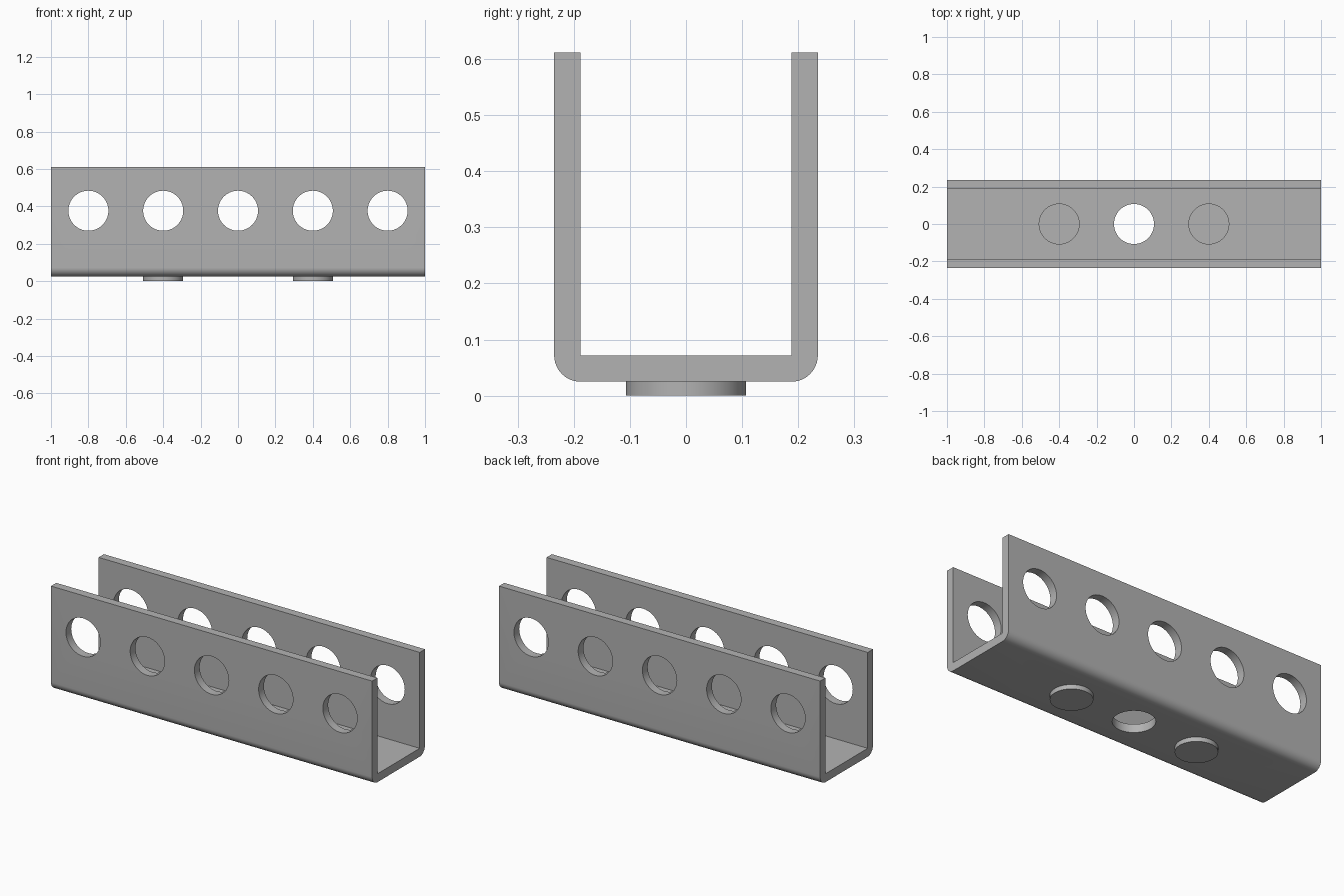
import bpy, bmesh, math
from mathutils import Matrix, Vector

if "Cube" in bpy.data.objects:
    bpy.data.objects.remove(bpy.data.objects["Cube"])

HALF_L, HALF_W, WALL = 1.0, 0.235, 0.047
BASE, TOP, PITCH = 0.025, 0.612, 0.4
HOLE_R, HOLE_Z = 0.107, 0.377
INNER = HALF_W - WALL

steel = bpy.data.materials.new("grey steel")
steel.use_nodes = True
grey = (0.45, 0.45, 0.45, 1)
steel.diffuse_color = grey
steel.node_tree.nodes["Principled BSDF"].inputs["Base Color"].default_value = grey


def make_object(name, bm):
    bmesh.ops.recalc_face_normals(bm, faces=bm.faces)
    mesh = bpy.data.meshes.new(name)
    bm.to_mesh(mesh)
    bm.free()
    mesh.materials.append(steel)
    obj = bpy.data.objects.new(name, mesh)
    bpy.context.collection.objects.link(obj)
    return obj


def add_cylinder(bm, centre, depth, along_y=False):
    turn = Matrix.Rotation(math.pi / 2, 4, 'X') if along_y else Matrix()
    bmesh.ops.create_cone(bm, cap_ends=True, segments=64, radius1=HOLE_R,
                          radius2=HOLE_R, depth=depth,
                          matrix=Matrix.Translation(centre) @ turn)


def combine(target, tool, operation):
    mod = target.modifiers.new(operation.lower(), 'BOOLEAN')
    mod.operation, mod.solver, mod.object = operation, 'EXACT', tool
    bpy.context.view_layer.objects.active = target
    bpy.ops.object.modifier_apply(modifier=mod.name)
    bpy.data.objects.remove(tool)


# U channel: half profile with rounded outer bend, mirrored and extruded
half = [(INNER, BASE + WALL), (INNER, TOP), (HALF_W, TOP)]
for i in range(13):
    a = math.radians(90 * i / 12)
    half.append((INNER + WALL * math.cos(a), BASE + WALL - WALL * math.sin(a)))
profile = half + [(-y, z) for y, z in reversed(half)]
bm = bmesh.new()
face = bm.faces.new([bm.verts.new((-HALF_L, y, z)) for y, z in profile])
ext = bmesh.ops.extrude_face_region(bm, geom=[face])
bmesh.ops.translate(bm, vec=Vector((2 * HALF_L, 0, 0)),
                    verts=[v for v in ext["geom"] if isinstance(v, bmesh.types.BMVert)])
channel = make_object("channel", bm)

# Side holes through both walls, centre floor hole, shallow recesses over the bosses
bm = bmesh.new()
for i in range(-2, 3):
    add_cylinder(bm, (i * PITCH, 0, HOLE_Z), 1, along_y=True)
add_cylinder(bm, (0, 0, 0.05), 0.2)
for side in (-1, 1):
    add_cylinder(bm, (side * PITCH, 0, 2 * BASE + 0.047), 0.1)
combine(channel, make_object("hole_cutter", bm), 'DIFFERENCE')

# Round pressed bosses under the floor
bm = bmesh.new()
for side in (-1, 1):
    add_cylinder(bm, (side * PITCH, 0, 0.0175), 0.035)
combine(channel, make_object("bosses", bm), 'UNION')

bpy.ops.object.select_all(action='DESELECT')
channel.select_set(True)
bpy.context.view_layer.objects.active = channel
bpy.ops.object.shade_smooth_by_angle(angle=math.radians(30))
